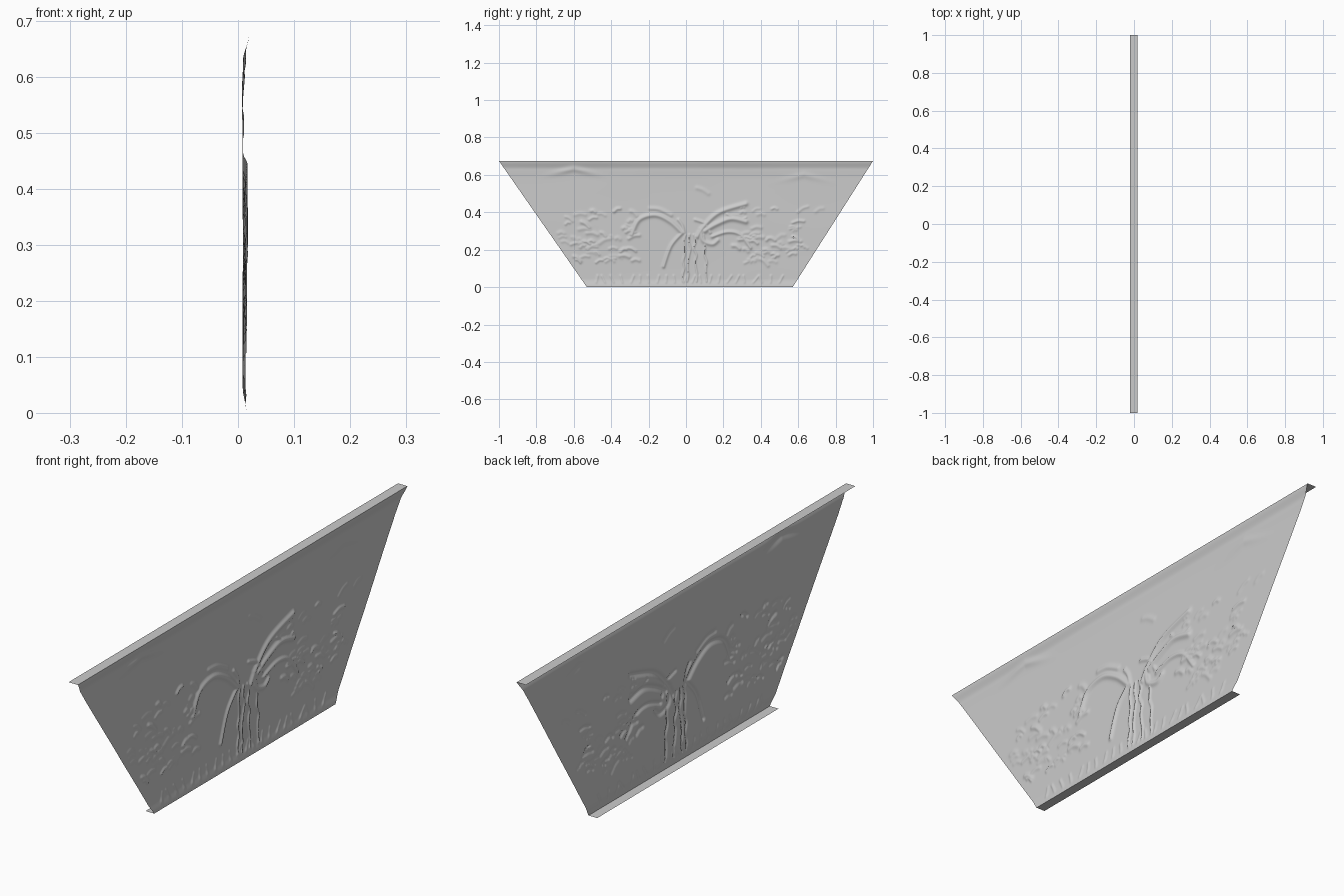
import bpy, bmesh, math, random
from mathutils import noise, Vector

if "Cube" in bpy.data.objects:
    bpy.data.objects.remove(bpy.data.objects["Cube"])

random.seed(7)
H, NU, NV = 0.675, 380, 150


def lerp(a, b, t):
    return a + (b - a) * t


def profile(z, pts):
    for (z0, x0), (z1, x1) in zip(pts, pts[1:]):
        if z <= z1:
            t = (z - z0) / (z1 - z0)
            return lerp(x0, x1, t * t * (3 - 2 * t))
    return pts[-1][1]


def spline(p, n=6):
    """Smooth curve through a few points."""
    q = [p[0]] + p + [p[-1]]
    out = []
    for i in range(1, len(q) - 2):
        a, b, c, d = (Vector(v) for v in q[i - 1:i + 3])
        for k in range(n):
            t = k / n
            out.append(0.5 * (2 * b + (c - a) * t + (2 * a - 5 * b + 4 * c - d) * t * t
                              + (3 * b - a - 3 * c + d) * t ** 3))
    return out + [Vector(p[-1])]


# Raised strokes (y, z): palm fronds, width, height
strokes = [
    ([(-.29, .28), (-.25, .36), (-.165, .385), (-.085, .35), (-.02, .29)], .013, .008),
    ([(-.02, .29), (-.08, .22), (-.12, .11)], .010, .007),
    ([(-.19, .42), (-.14, .415), (-.08, .385)], .012, .005),
    ([(-.04, .36), (-.02, .33), (-.01, .29)], .009, .006),
    ([(.06, .27), (.10, .33), (.18, .40), (.32, .445)], .013, .008),
    ([(.10, .30), (.16, .335), (.24, .365), (.32, .35)], .014, .009),
    ([(.14, .27), (.22, .295), (.29, .28), (.345, .21)], .010, .007),
    ([(.08, .31), (.09, .25), (.14, .23), (.17, .25)], .012, .007),
    ([(.05, .36), (.10, .34), (.13, .29)], .009, .006),
    ([(.22, .39), (.27, .36), (.32, .37)], .008, .005),
    ([(.06, .53), (.09, .52), (.12, .50)], .012, .003),
]
# Palm trunks as pairs of ragged outlines
for y0, lean in ((-.015, .012), (.012, .01), (.055, -.01), (.115, -.02)):
    line = [(y0 + lean * i / 7 + random.uniform(-.007, .007), .03 + .25 * i / 7) for i in range(8)]
    strokes.append((line, .006, .005))
# Grass along the foot
for i in range(22):
    y = lerp(-.48, .5, i / 21)
    strokes.append(([(y, .025), (y + random.uniform(-.02, .03), .06)], .007, .003))
# Scattered foliage on both sides
for side in (-1, 1):
    for i in range(50):
        z = random.choice((random.uniform(.13, .27), random.uniform(.2, .44)))
        y = side * random.uniform(.26, .50 + .62 * z)
        a, l = random.uniform(-.7, .5), random.uniform(.008, .032)
        dy, dz = l * math.cos(a), l * math.sin(a)
        strokes.append(([(y - dy, z - dz), (y, z + .006), (y + dy, z + dz)],
                        random.uniform(.007, .012), random.uniform(.002, .006)))

# Panel: trapezoid sheet carrying the relief
base = [(0, .015), (.045, .009), (.3, .009), (.58, .008), (.63, .0095), (H, .0195)]
grid = []
for j in range(NV + 1):
    z = H * j / NV
    lo, hi = lerp(-.53, -1, j / NV), lerp(.57, 1, j / NV)
    for i in range(NU + 1):
        y = lerp(lo, hi, i / NU)
        fade = min(1, z / .05, (H - z) / .05)
        x = profile(z, base) + fade * .0012 * noise.noise((y * 3, z * 6, 1.7))
        # Peaked creases under the top rim
        for yc, zc, h in ((-.6, .635, .006), (.63, .60, .003)):
            d = z - (zc - .25 * abs(y - yc))
            x += fade * h * math.exp(-(d / .016) ** 2 - ((y - yc) / .1) ** 2)
        grid.append([x, y, z, 0.0])

for pts, w, h in strokes:
    curve = spline(pts)
    r = 2.4 * w
    z0, z1 = min(p.y for p in curve) - r, max(p.y for p in curve) + r
    y0, y1 = min(p.x for p in curve) - r, max(p.x for p in curve) + r
    for j in range(max(0, int(z0 / H * NV)), min(NV, int(z1 / H * NV) + 1) + 1):
        for g in grid[j * (NU + 1):(j + 1) * (NU + 1)]:
            if y0 < g[1] < y1:
                best = 1.0
                for a, b in zip(curve, curve[1:]):
                    ey, ez = b.x - a.x, b.y - a.y
                    t = ((g[1] - a.x) * ey + (g[2] - a.y) * ez) / (ey * ey + ez * ez + 1e-12)
                    t = max(0, min(1, t))
                    best = min(best, (g[1] - a.x - t * ey) ** 2 + (g[2] - a.y - t * ez) ** 2)
                g[3] = max(g[3], h * math.exp(-best / (w * w) * 1.3))


def make(name, verts, faces):
    me = bpy.data.meshes.new(name)
    me.from_pydata(verts, [], faces)
    ob = bpy.data.objects.new(name, me)
    bpy.context.collection.objects.link(ob)
    return ob


W = NU + 1
verts = [(min(.0205, x + d * min(1, z / .03)), y, z) for x, y, z, d in grid]
faces = [(j * W + i, j * W + i + 1, (j + 1) * W + i + 1, (j + 1) * W + i)
         for j in range(NV) for i in range(NU)]
panel = make("relief_panel", verts, faces)
bpy.context.view_layer.objects.active = panel
panel.select_set(True)
bpy.ops.object.shade_smooth_by_angle(angle=math.radians(50))

# Thin flanges folded back along the top and bottom edges
for name, row, back, up in (("top_flange", NV, -.02, True), ("bottom_flange", 0, -.022, False)):
    edge = verts[row * W:(row + 1) * W:10]
    n = len(edge)
    rim = edge + [(back, y, z) for _, y, z in edge]
    quads = [(i, i + 1, n + i + 1, n + i) for i in range(n - 1)]
    make(name, rim, quads if up else [q[::-1] for q in quads])
